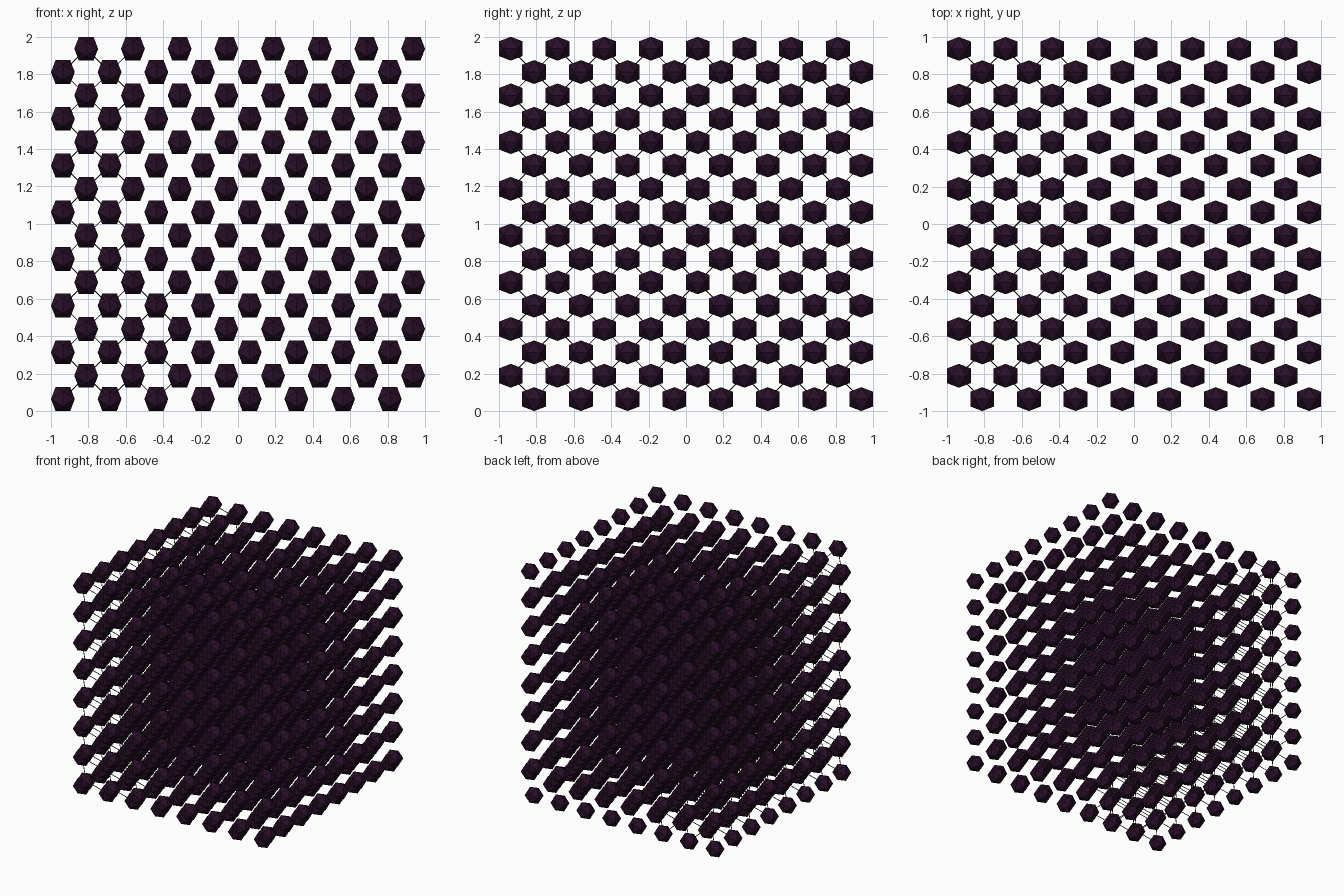
import bpy, bmesh
from mathutils import Vector

if "Cube" in bpy.data.objects:
    bpy.data.objects.remove(bpy.data.objects["Cube"])

PHI = (1 + 5 ** 0.5) / 2
HALF = 0.0637                    # half extent of one node
PITCH = (2 - 2 * HALF) / 15      # half-cell spacing of the lattice
CELLS = 8


def material(name, rgb):
    m = bpy.data.materials.new(name)
    m.diffuse_color = (*rgb, 1)
    m.use_nodes = True
    m.node_tree.nodes["Principled BSDF"].inputs["Base Color"].default_value = m.diffuse_color
    return m


def site(i, j, k):
    """Position of lattice index (0..15 on each axis)."""
    return Vector((-1 + HALF + i * PITCH, -1 + HALF + j * PITCH, HALF + k * PITCH))


purple = material("dark_purple", (0.022, 0.005, 0.022))
grey = material("dark_grey", (0.03, 0.03, 0.02))

# Icosahedron node mesh
bm = bmesh.new()
s = HALF / PHI
for a in (-s, s):
    for b in (-HALF, HALF):
        for co in ((a, 0, b), (b, a, 0), (0, b, a)):
            bm.verts.new(co)
bmesh.ops.convex_hull(bm, input=bm.verts[:])
bmesh.ops.recalc_face_normals(bm, faces=bm.faces[:])
node = bpy.data.meshes.new("node")
bm.to_mesh(node)
bm.free()
node.materials.append(purple)

# Two interleaved cubic grids of nodes (body-centred lattice)
for name, start in (("corner_nodes", (0, 1, 0)), ("centre_nodes", (1, 0, 1))):
    ob = bpy.data.objects.new(name, node)
    ob.location = site(*start)
    bpy.context.collection.objects.link(ob)
    for axis in range(3):
        arr = ob.modifiers.new("repeat", 'ARRAY')
        arr.use_relative_offset = False
        arr.use_constant_offset = True
        step = [0, 0, 0]
        step[axis] = 2 * PITCH
        arr.constant_offset_displace = step
        arr.count = CELLS

# Thin rods joining neighbours, only in the layers on the low-x side
cu = bpy.data.curves.new("rods", 'CURVE')
cu.dimensions = '3D'
cu.bevel_depth = 0.003
cu.bevel_resolution = 0
cu.materials.append(grey)
for i in (0, 2, 4):
    for k in range(0, 6 if i == 4 else 16, 2):
        for j in range(1, 16, 2):
            for d in range(8):
                n = [c + (1 if d >> b & 1 else -1) for b, c in enumerate((i, j, k))]
                if min(n) < 0 or max(n) > 15:
                    continue
                sp = cu.splines.new('POLY')
                sp.points.add(1)
                sp.points[0].co = (*site(i, j, k), 1)
                sp.points[1].co = (*site(*n), 1)
rods = bpy.data.objects.new("rods", cu)
bpy.context.collection.objects.link(rods)
